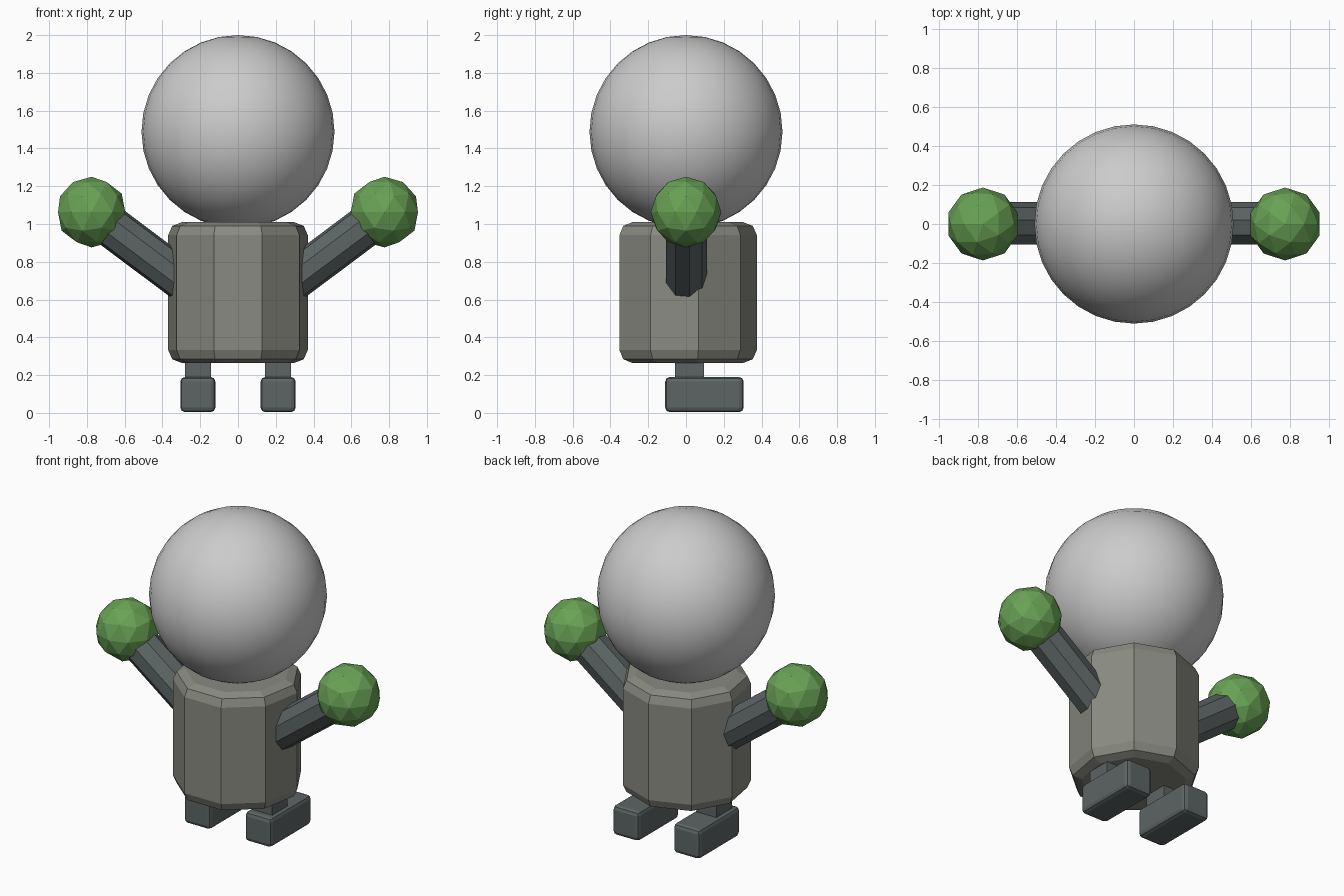
import bpy, bmesh, math
from mathutils import Matrix, Vector

if "Cube" in bpy.data.objects:
    bpy.data.objects.remove(bpy.data.objects["Cube"])


def material(name, rgb):
    m = bpy.data.materials.new(name)
    m.diffuse_color = (*rgb, 1)
    m.use_nodes = True
    m.node_tree.nodes["Principled BSDF"].inputs["Base Color"].default_value = m.diffuse_color
    return m


STONE = material("stone", (0.25, 0.255, 0.22))
SLATE = material("slate", (0.11, 0.13, 0.13))
GREEN = material("green", (0.14, 0.36, 0.09))


def finish(bm, name, mat=None, mirror=False, smooth=False):
    """Turn a bmesh into a named object, optionally mirrored across x = 0."""
    bmesh.ops.recalc_face_normals(bm, faces=bm.faces[:])
    for f in bm.faces:
        f.smooth = smooth
    me = bpy.data.meshes.new(name)
    bm.to_mesh(me)
    bm.free()
    ob = bpy.data.objects.new(name, me)
    bpy.context.collection.objects.link(ob)
    if mat:
        me.materials.append(mat)
    if mirror:
        ob.modifiers.new("mirror", 'MIRROR').use_mirror_merge = False
    return ob


def prism(bm, radius, length, sides=9):
    """Closed cylinder along z whose first corner points to +y."""
    bmesh.ops.create_cone(bm, cap_ends=True, segments=sides,
                          radius1=radius, radius2=radius, depth=length)
    top = max(bm.verts, key=lambda v: v.co.y).co
    turn = math.pi / 2 - math.atan2(top.y, top.x)
    bmesh.ops.rotate(bm, verts=bm.verts[:], matrix=Matrix.Rotation(turn, 3, 'Z'))


def box(name, lo, hi, bevel=0):
    lo, hi = Vector(lo), Vector(hi)
    bm = bmesh.new()
    bmesh.ops.create_cube(bm, size=1)
    for v in bm.verts:
        v.co = (lo + hi) / 2 + v.co * (hi - lo)
    if bevel:
        bmesh.ops.bevel(bm, geom=bm.edges[:], offset=bevel, segments=2,
                        profile=0.5, affect='EDGES')
    return finish(bm, name, SLATE, mirror=True)


# Head: smooth sphere
bm = bmesh.new()
bmesh.ops.create_uvsphere(bm, u_segments=32, v_segments=16, radius=0.511,
                          matrix=Matrix.Translation((0, 0, 1.489)))
finish(bm, "head", smooth=True)

# Torso: nine-sided prism with rounded rims
bm = bmesh.new()
prism(bm, 0.375, 0.745)
rims = [e for e in bm.edges if abs(e.verts[0].co.z - e.verts[1].co.z) < 1e-4]
bmesh.ops.bevel(bm, geom=rims, offset=0.068, segments=2, profile=0.5,
                affect='EDGES')
bmesh.ops.translate(bm, verts=bm.verts[:], vec=(0, 0, 0.637))
finish(bm, "torso", STONE)

# Arms: nine-sided rods rising from the torso into the hands
hand = Vector((0.775, 0, 1.063))
tilt = math.radians(53.2)
axis = Vector((math.sin(tilt), 0, math.cos(tilt)))
length = 0.68
bm = bmesh.new()
prism(bm, 0.112, length)
bmesh.ops.transform(bm, verts=bm.verts[:], matrix=Matrix.Translation(
    hand - axis * length / 2) @ Matrix.Rotation(tilt, 4, 'Y'))
finish(bm, "arms", SLATE, mirror=True)

# Hands: faceted balls
bm = bmesh.new()
bmesh.ops.create_icosphere(bm, subdivisions=2, radius=0.187,
                           matrix=Matrix.Translation(hand))
finish(bm, "hands", GREEN, mirror=True)

# Legs and feet
box("legs", (0.142, -0.058, 0.12), (0.28, 0.096, 0.36))
box("feet", (0.12, -0.11, 0.004), (0.305, 0.305, 0.19), bevel=0.024)
